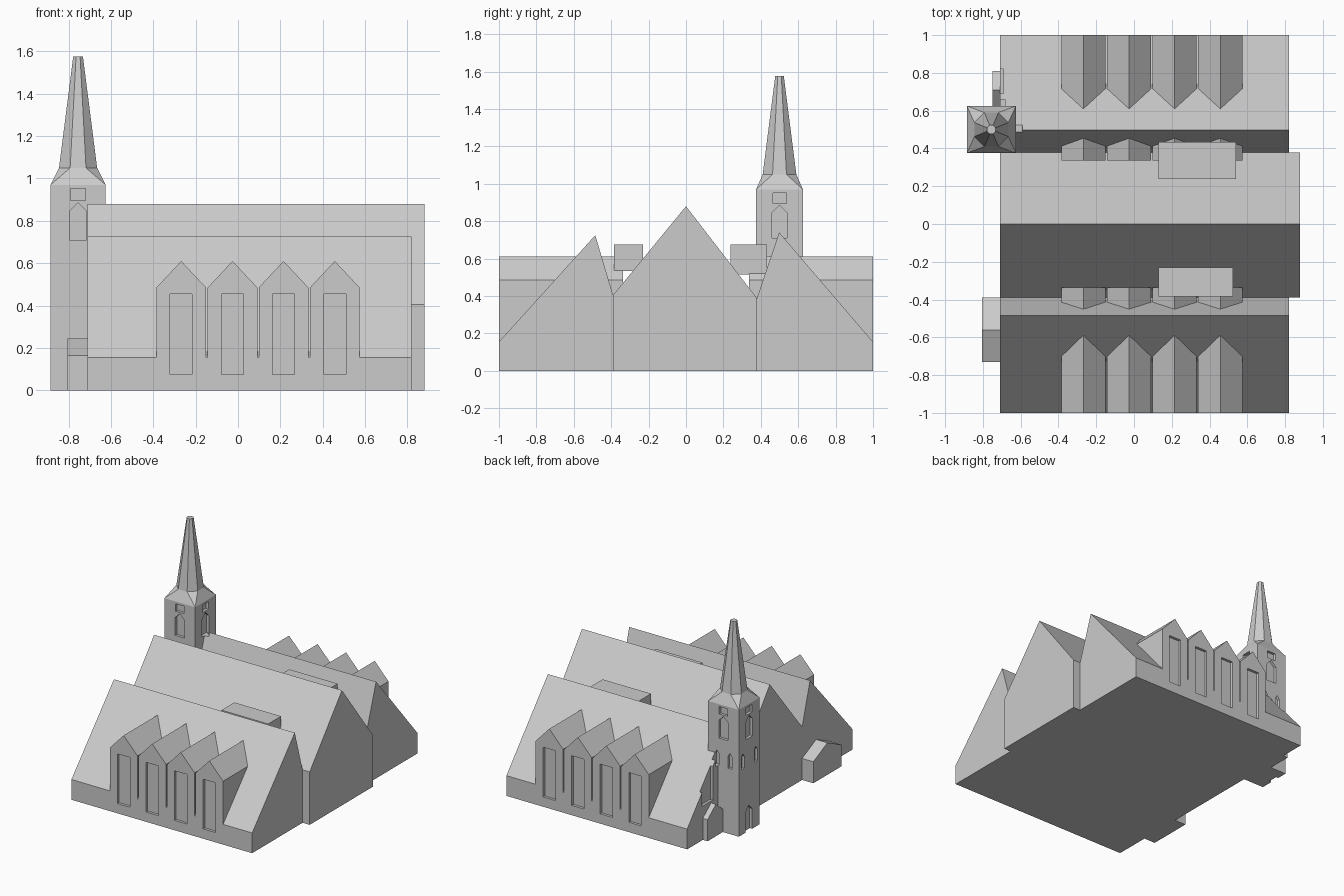
import bpy, bmesh, math

if "Cube" in bpy.data.objects:
    bpy.data.objects.remove(bpy.data.objects["Cube"])

stone = bpy.data.materials.new("light_grey_stone")
stone.diffuse_color = (0.6, 0.6, 0.6, 1)
stone.use_nodes = True
stone.node_tree.nodes["Principled BSDF"].inputs["Base Color"].default_value = stone.diffuse_color


def add_prism(bm, axis, profile, t0, t1):
    """Extrude a 2D profile along x (profile is y,z) or y (profile is x,z)."""
    def place(a, b, t):
        return (t, a, b) if axis == "x" else (a, t, b)
    lo = [bm.verts.new(place(a, b, t0)) for a, b in profile]
    hi = [bm.verts.new(place(a, b, t1)) for a, b in profile]
    n = len(profile)
    faces = [bm.faces.new(lo), bm.faces.new(hi)]
    faces += [bm.faces.new((lo[i], lo[(i + 1) % n], hi[(i + 1) % n], hi[i])) for i in range(n)]
    bmesh.ops.recalc_face_normals(bm, faces=faces)


def finish(name, bm):
    mesh = bpy.data.meshes.new(name)
    bm.to_mesh(mesh)
    bm.free()
    mesh.materials.append(stone)
    ob = bpy.data.objects.new(name, mesh)
    bpy.context.collection.objects.link(ob)
    return ob


def prisms(name, *items):
    bm = bmesh.new()
    for item in items:
        add_prism(bm, *item)
    return finish(name, bm)


def hull(name, points):
    bm = bmesh.new()
    for p in points:
        bm.verts.new(p)
    bmesh.ops.convex_hull(bm, input=bm.verts[:])
    bmesh.ops.dissolve_limit(bm, angle_limit=0.01, verts=bm.verts[:], edges=bm.edges[:])
    bmesh.ops.recalc_face_normals(bm, faces=bm.faces[:])
    return finish(name, bm)


def rect(a0, a1, b0, b1):
    return [(a0, b0), (a1, b0), (a1, b1), (a0, b1)]


def gable(a0, a1, b0, eave, peak):
    return [(a0, b0), (a1, b0), (a1, eave), ((a0 + a1) / 2, peak), (a0, eave)]


# Nave and the two lopsided aisles beside it
prisms("nave", ("x", [(-.39, 0), (.378, 0), (.378, .39), (0, .88), (-.39, .405)], -.71, .88))
front_aisle = prisms("front_aisle", ("x", [
    (-1, 0), (-.39, 0), (-.39, .405), (-.485, .725), (-1, .155)], -.71, .82))
back_aisle = prisms("back_aisle", ("x", [
    (1, 0), (.378, 0), (.378, .385), (.498, .74), (1, .155)], -.71, .82))

# Rows of gabled dormers running through each aisle roof
centres = [-.268, -.026, .215, .457]
dormers = []
for side, name in ((-1, "front_dormers"), (1, "back_dormers")):
    dormers.append(prisms(name, *[
        ("y", gable(c - .117, c + .117, .155, .485, .61), side, side * .337) for c in centres]))

# Flat boxes standing on the valley roofs
prisms("front_roof_box", ("x", rect(-.385, -.23, .535, .675), .13, .525))
prisms("back_roof_box", ("x", rect(.237, .433, .515, .675), .13, .54))

# Porches on the west side
prisms("large_porch", ("x", gable(-.73, -.39, 0, .165, .245), -.805, -.71))
prisms("small_porch", ("x", gable(.61, .81, 0, .165, .245), -.75, -.71))

# Tower, sloping collar and octagonal spire
cx, cy, hx, hy = -.755, .5, .13, .125
tower = prisms("tower", ("x", rect(cy - hy, cy + hy, 0, .97), cx - hx, cx + hx))


def octagon(half_width, z):
    r = half_width / math.cos(math.pi / 8)
    return [(cx + r * math.cos((i + .5) * math.pi / 4),
             cy + r * math.sin((i + .5) * math.pi / 4), z) for i in range(8)]


square = [(cx + sx * hx, cy + sy * hy, .97) for sx in (-1, 1) for sy in (-1, 1)]
hull("tower_collar", square + octagon(.09, 1.05))
hull("spire", octagon(.09, 1.05) + octagon(.023, 1.575))

# Recesses: tall dormer windows
depth, out = .02, .035
cuts = []
for side in (-1, 1):
    for c in centres:
        cuts.append(("y", rect(c - .052, c + .052, .075, .455), side * (1 - depth), side * (1 + out)))
# Belfry openings on all four tower sides
for s in (-1, 1):
    for axis, mid, centre, half in (("x", cy, cx, hx), ("y", cx, cy, hy)):
        span = (centre + s * (half - depth), centre + s * (half + out))
        cuts.append((axis, gable(mid - .04, mid + .04, .71, .845, .885), *span))
        cuts.append((axis, rect(mid - .036, mid + .036, .895, .952), *span))
# Small mid-height tower windows
for m in (.42, .577):
    cuts.append(("x", gable(m - .018, m + .018, .50, .59, .615),
                 cx - hx + depth, cx - hx - out))
for m in (-.81, -.70):
    cuts.append(("y", gable(m - .018, m + .018, .50, .59, .615),
                 cy + hy - depth, cy + hy + out))
# Tower door and west window of the back aisle
cuts.append(("x", gable(.465, .545, -.02, .155, .195), cx - hx + depth, cx - hx - out))
cuts.append(("x", rect(.69, .82, .26, .56), -.69, -.73))

cutter = prisms("window_cutter", *cuts)
cutter.hide_render = True
targets = [front_aisle, back_aisle, tower] + dormers
for ob in targets:
    mod = ob.modifiers.new("recesses", "BOOLEAN")
    mod.operation = "DIFFERENCE"
    mod.solver = "EXACT"
    mod.object = cutter

# Apply the recesses and discard the cutter
deps = bpy.context.evaluated_depsgraph_get()
baked = [bpy.data.meshes.new_from_object(ob.evaluated_get(deps)) for ob in targets]
for ob, mesh in zip(targets, baked):
    ob.modifiers.clear()
    ob.data = mesh
bpy.data.objects.remove(cutter)
